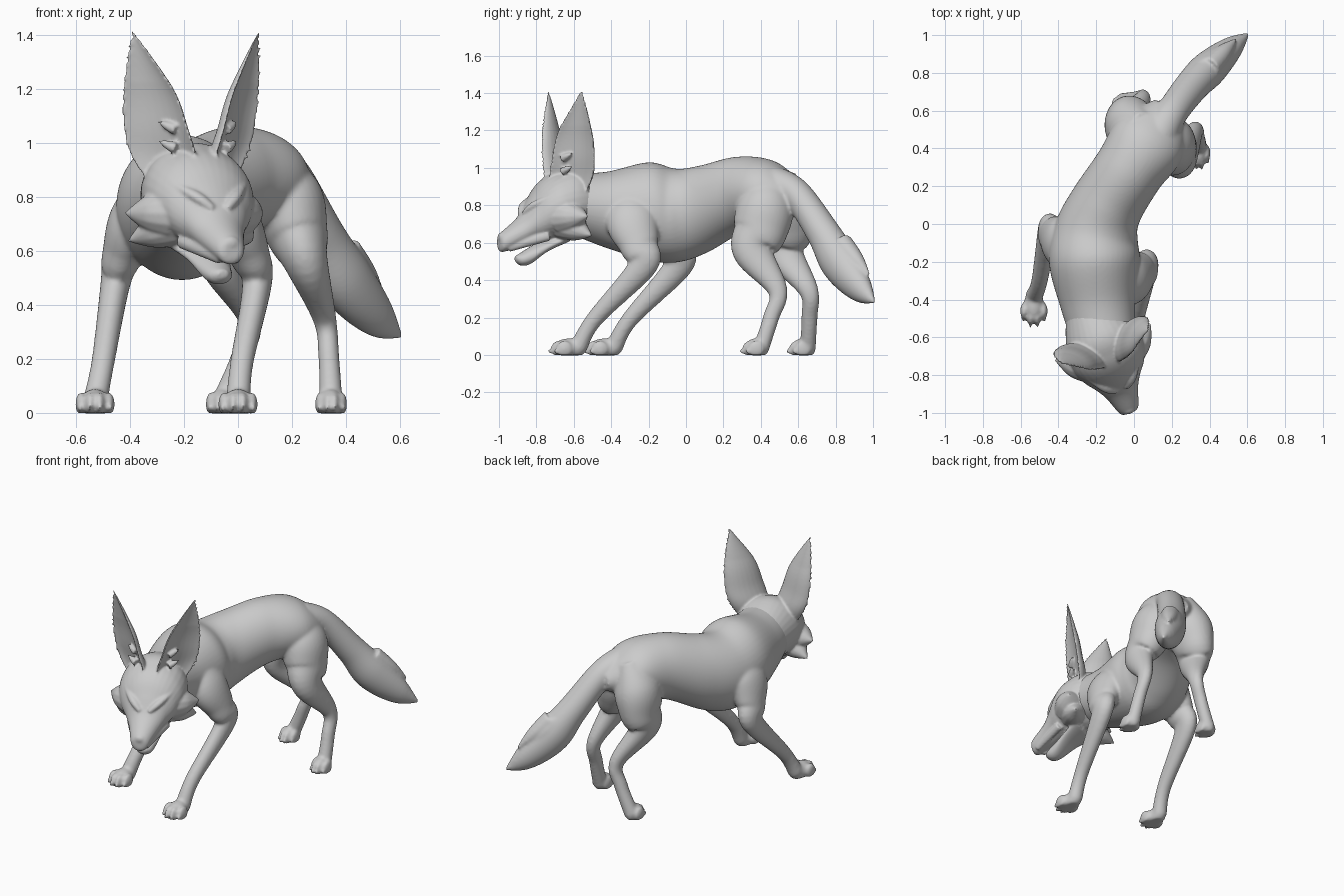
import bpy, bmesh
from math import sin, cos, pi, radians
from mathutils import Vector, Matrix

if "Cube" in bpy.data.objects:
    bpy.data.objects.remove(bpy.data.objects["Cube"])


def smooth_path(pts, n=8):
    """Catmull-Rom resampling of tuples of any length."""
    out = []
    for i in range(len(pts) - 1):
        p0, p1, p2, p3 = pts[max(i - 1, 0)], pts[i], pts[i + 1], pts[min(i + 2, len(pts) - 1)]
        for k in range(n):
            t = k / n
            out.append([0.5 * (2 * b + (c - a) * t + (2 * a - 5 * b + 4 * c - d) * t * t
                               + (3 * b - a - 3 * c + d) * t ** 3)
                        for a, b, c, d in zip(p0, p1, p2, p3)])
    return out + [list(pts[-1])]


def skin(bm, rings):
    """Closed tube through rings of points."""
    vs = [[bm.verts.new(p) for p in r] for r in rings]
    n = len(vs[0])
    for r, s in zip(vs, vs[1:]):
        for i in range(n):
            bm.faces.new((r[i], r[(i + 1) % n], s[(i + 1) % n], s[i]))
    bm.faces.new(vs[0][::-1])
    bm.faces.new(vs[-1])


def loft(bm, pts, ref=(0, 0, 1), flat=False, seg=32):
    """Elliptical tube; each point is x, y, z, half width, half height."""
    pts = smooth_path(pts)
    rings = []
    for i, (x, y, z, rw, rh) in enumerate(pts):
        t = Vector(pts[min(i + 1, len(pts) - 1)][:3]) - Vector(pts[max(i - 1, 0)][:3])
        if flat:
            t.z = 0
        t.normalize()
        side = t.cross(Vector(ref)).normalized()
        up = side.cross(t)
        rw, rh = max(rw, 0.002), max(rh, 0.002)
        rings.append([Vector((x, y, z)) + side * rw * cos(2 * pi * k / seg) + up * rh * sin(2 * pi * k / seg)
                      for k in range(seg)])
    skin(bm, rings)


def spike(bm, base, tip, r):
    """Pointed tuft of fur."""
    a, b = Vector(base), Vector(tip)
    loft(bm, [(*a, r, r), (*a.lerp(b, .5), r * .75, r * .7), (*b, 0, 0)], seg=14)


def ball(bm, loc, size):
    m = Matrix.Translation(loc) @ Matrix.Diagonal((*size, 1))
    return bmesh.ops.create_uvsphere(bm, u_segments=20, v_segments=12, radius=1, matrix=m)["verts"]


def paw(bm, x, y, length, w):
    """Pad and four clawed toes pointing to -y, flattened on the ground; y is the heel."""
    verts = ball(bm, (x, y - length * .45, .035), (.05 * w, length * .45, .055))
    for k in (-1.5, -.5, .5, 1.5):
        toe = y - length + .015 * (abs(k) * 2 - 1)
        verts += ball(bm, (x + k * .033 * w, toe + .05, .032), (.02 * w, .045, .045))
        verts += ball(bm, (x + k * .036 * w, toe + .012, .02), (.009, .024, .016))
    for v in verts:
        v.co.z = max(v.co.z, -.002)


def finish(name, bm, voxel, iterations, matrix=None):
    """Fuse the overlapping pieces into one smooth skin."""
    bmesh.ops.recalc_face_normals(bm, faces=bm.faces)
    if matrix:
        bm.transform(matrix)
    me = bpy.data.meshes.new(name)
    bm.to_mesh(me)
    bm.free()
    ob = bpy.data.objects.new(name, me)
    bpy.context.collection.objects.link(ob)
    r = ob.modifiers.new("fuse", 'REMESH')
    r.mode, r.voxel_size, r.use_smooth_shade = 'VOXEL', voxel, True
    s = ob.modifiers.new("soften", 'SMOOTH')
    s.factor, s.iterations = 0.5, iterations


# --- Body: curved torso (x, y, top, bottom, half width)
bm = bmesh.new()
torso = [(-.16, -.60, .97, .64, .17), (-.19, -.42, .98, .57, .20), (-.21, -.20, 1.03, .505, .24),
         (-.20, -.05, .995, .495, .225), (-.15, .09, 1.015, .54, .197), (-.03, .28, 1.06, .65, .187),
         (.09, .46, 1.035, .70, .197), (.18, .62, .90, .78, .08)]
loft(bm, [(x, y, (t + b) / 2, w, (t - b) / 2) for x, y, t, b, w in torso], flat=True, seg=48)

# front legs share one profile (y, z, half width, half depth)
front = [(-.28, .90, .05, .06), (-.29, .73, .10, .14), (-.25, .58, .075, .105),
         (-.232, .475, .055, .075), (-.49, .19, .043, .045), (-.575, .04, .046, .047)]
for dy, xs in ((0, (-.13, -.03, .045, .07, .015, 0)), (.19, (-.28, -.37, -.43, -.455, -.50, -.53))):
    loft(bm, [(x, y + dy, z, w, d) for x, (y, z, w, d) in zip(xs, front)], ref=(0, 1, 0))
    paw(bm, xs[-1], -.53 + dy, .20, 1.05)

# hind legs share heights and thickness (z, half width, half depth)
hind = [(.96, .07, .08), (.80, .135, .15), (.66, .115, .145), (.55, .08, .108),
        (.345, .043, .053), (.20, .039, .043), (.03, .044, .043)]
right = [(.10, .43), (.175, .425), (.22, .395), (.255, .36), (.322, .49), (.337, .455), (.345, .40)]
left = [(.05, .51), (-.01, .52), (-.04, .53), (-.06, .52), (.045, .655), (.01, .66), (-.06, .65)]
for xy in (right, left):
    loft(bm, [(*p, *h) for p, h in zip(xy, hind)], ref=(0, 1, 0))
    paw(bm, xy[-1][0], xy[-1][1] + .045, .15, .85)

# bushy tail with loose tufts
loft(bm, [(.13, .47, .92, .10, .09), (.20, .59, .86, .085, .08), (.31, .735, .65, .09, .09),
          (.40, .825, .49, .095, .11), (.52, .935, .35, .06, .075), (.615, 1.015, .275, 0, 0)])
spike(bm, (.40, .83, .60), (.55, .99, .42), .06)
spike(bm, (.36, .83, .60), (.46, .955, .46), .045)
finish("body_legs_and_tail", bm, 0.009, 9)

# --- Head, built facing -y around its own axis, then turned
turn = Matrix.Translation((-.155, -.65, 0)) @ Matrix.Rotation(radians(21), 4, 'Z')
bm = bmesh.new()


def head_loft(rows):
    """Rows of distance forward, top, bottom, half width."""
    loft(bm, [(0, -a, (t + b) / 2, w, (t - b) / 2) for a, t, b, w in rows], flat=True)


head_loft([(-.26, .93, .66, .12), (-.06, 1.0, .62, .195), (.06, .975, .615, .20), (.14, .92, .61, .17),
           (.20, .835, .60, .125), (.26, .74, .58, .09), (.355, .66, .55, .055), (.375, .64, .57, .03)])
# lower jaw and nose
head_loft([(.0, .67, .60, .13), (.11, .62, .55, .09), (.20, .575, .485, .062), (.25, .545, .478, .047),
           (.28, .53, .50, .02)])
ball(bm, (0, -.358, .628), (.036, .022, .028))
for s in (-1, 1):
    # brow ridge, eye, upper lip, cheek tufts
    loft(bm, [(s * .025, -.24, .755, .018, .015), (s * .075, -.20, .80, .028, .022),
              (s * .145, -.12, .85, .012, .012)], seg=12)
    ball(bm, (s * .085, -.18, .765), (.026, .022, .014))
    loft(bm, [(s * .03, -.33, .575, .02, .025), (s * .11, -.13, .64, .025, .03)], seg=12)
    spike(bm, (s * .12, -.05, .74), (s * .275, .03, .74), .10)
    spike(bm, (s * .10, -.04, .70), (s * .25, .065, .635), .085)
    # ears: crescent sections opening outward and forward (z, x, half width, depth)
    u, n = Vector((s * .74, .67, 0)), Vector((s * .67, -.74, 0))
    rings = []
    for z, x, w, d in smooth_path([(.84, .10, .09, .055), (.95, .14, .13, .08), (1.05, .17, .13, .075),
                                   (1.20, .20, .102, .06), (1.415, .255, .006, .008)]):
        c = Vector((s * x, -.02 * min(1, (1.42 - z) * 5), z))
        arc = [pi * k / 12 for k in range(13)]
        back = [c + u * w * cos(t) - n * d * sin(t) for t in arc]
        hollow = [c - u * w * cos(t) - n * d * .5 * sin(t) ** 1.5 for t in arc[1:-1]]
        rings.append(back + hollow)
    skin(bm, rings)
    # fur at the mouth of the ear
    for z in (.98, 1.05):
        c = Vector((s * .10, -.05, z))
        spike(bm, c, c + u * .07 + n * .012 + Vector((0, 0, .03)), .022)
finish("head_and_ears", bm, 0.007, 4, turn)
